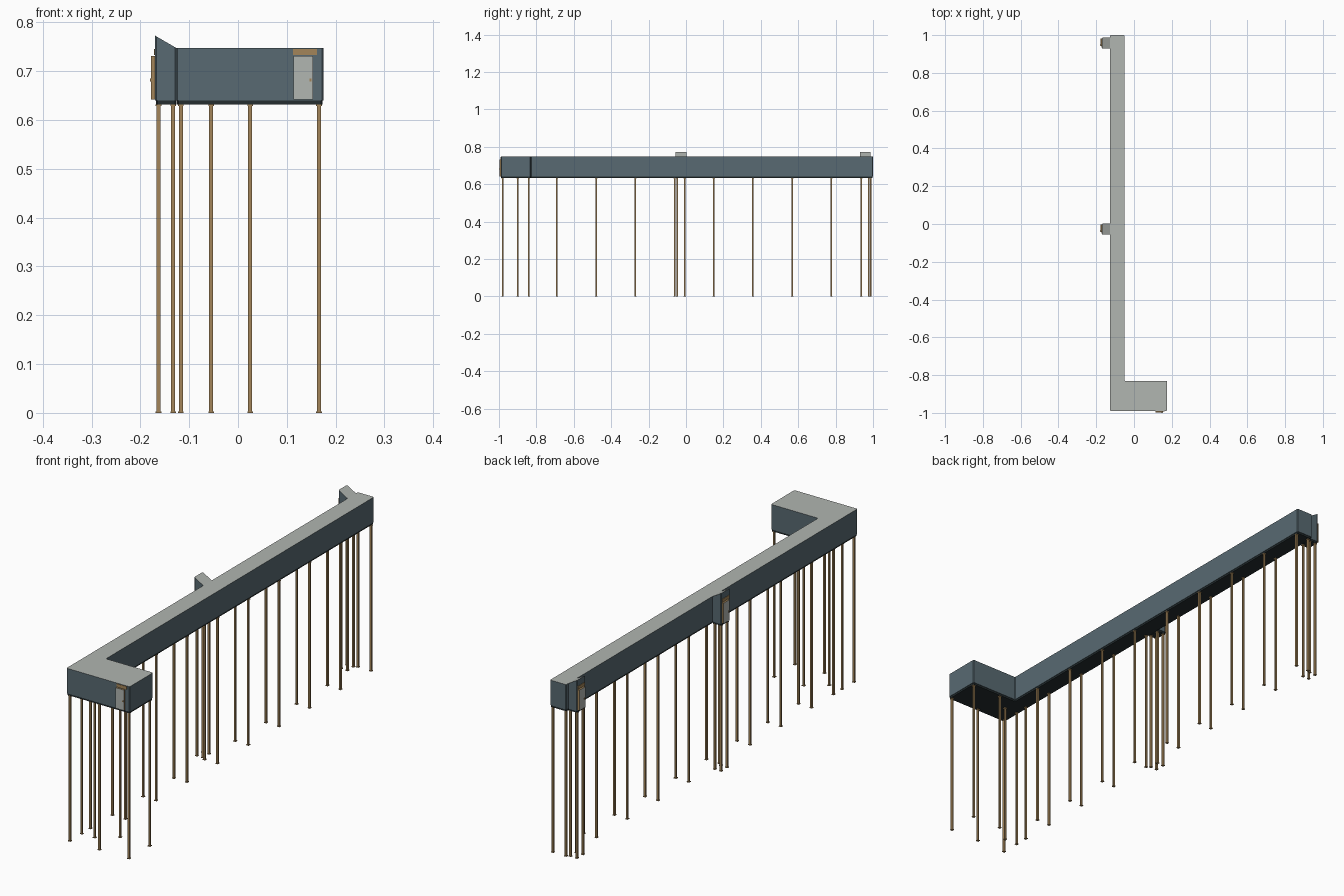
import bpy, bmesh
from mathutils import Vector

if "Cube" in bpy.data.objects:
    bpy.data.objects.remove(bpy.data.objects["Cube"])


def material(name, rgb):
    m = bpy.data.materials.new(name)
    m.diffuse_color = (*rgb, 1)
    m.use_nodes = True
    m.node_tree.nodes["Principled BSDF"].inputs["Base Color"].default_value = m.diffuse_color
    return m


SLATE = material("slate_wall", (0.098, 0.144, 0.168))
GREY = material("pale_grey", (0.44, 0.465, 0.44))
WOOD = material("tan_wood", (0.37, 0.235, 0.10))
DARK = material("dark_floor", (0.018, 0.027, 0.03))

FLOOR, WALL, ROOF = 0.632, 0.64, 0.748


def finish(bm, name, mats, rule=None):
    bmesh.ops.recalc_face_normals(bm, faces=bm.faces)
    bm.normal_update()
    if rule:
        for f in bm.faces:
            f.material_index = rule(f)
    me = bpy.data.meshes.new(name)
    bm.to_mesh(me)
    bm.free()
    for m in mats:
        me.materials.append(m)
    ob = bpy.data.objects.new(name, me)
    bpy.context.collection.objects.link(ob)
    return ob


def add_box(bm, lo, hi):
    vs = bmesh.ops.create_cube(bm, size=1)["verts"]
    for v in vs:
        v.co = [(a + b) / 2 + c * (b - a) for a, b, c in zip(lo, hi, v.co)]


def prism(name, outline, z0, top, mats, rule=None, bevel=0.003):
    """Extrude a plan outline from z0 up to top(x), softening the corners."""
    bm = bmesh.new()
    low = [bm.verts.new((x, y, z0)) for x, y in outline]
    high = [bm.verts.new((x, y, top(x))) for x, y in outline]
    bm.faces.new(low)
    bm.faces.new(high)
    n = len(outline)
    for i in range(n):
        j = (i + 1) % n
        bm.faces.new((low[i], low[j], high[j], high[i]))
    corners = [e for e in bm.edges
               if (e.verts[0].co - e.verts[1].co).xy.length < 1e-6]
    bmesh.ops.bevel(bm, geom=corners, offset=bevel, segments=1, affect='EDGES')
    return finish(bm, name, mats, rule)


def roof_rule(f):
    return 1 if f.normal.z > 0.5 else 0


# L-shaped corridor: long spine plus front wing
def corridor_plan(i):
    return [(-0.127 + i, -0.99 + i), (0.175 - i, -0.99 + i),
            (0.175 - i, -0.83 - i), (-0.05 - i, -0.83 - i),
            (-0.05 - i, 1 - i), (-0.127 + i, 1 - i)]


prism("corridor_walls", corridor_plan(0), WALL, lambda x: ROOF, [SLATE, GREY], roof_rule)
prism("corridor_floor", corridor_plan(0.002), FLOOR, lambda x: WALL, [DARK])


# Entrance porches on the left with roofs sloping toward the spine
def porch_plan(yc, i):
    w = 0.029 - i
    return [(-0.17 + i, yc - w), (-0.126, yc - w),
            (-0.126, yc + w), (-0.17 + i, yc + w)]


def porch_top(x):
    return ROOF + (-0.127 - x) / 0.043 * 0.025


PORCHES = (-0.027, 0.958)
for yc in PORCHES:
    prism("porch_walls", porch_plan(yc, 0), WALL, porch_top, [SLATE, GREY], roof_rule)
    prism("porch_floor", porch_plan(yc, 0.002), FLOOR, lambda x: WALL, [DARK])


# Doors: grey leaf with tan edges, tan header and a knob
def door(origin, across, out):
    o, u, n, up = Vector(origin), Vector(across), Vector(out), Vector((0, 0, 1))

    def part(name, a, b, depth, z0, z1, mats, rule=None, start=-0.002):
        p = o + u * a + n * start + up * z0
        q = o + u * b + n * depth + up * z1
        bm = bmesh.new()
        add_box(bm, [min(s, t) for s, t in zip(p, q)],
                [max(s, t) for s, t in zip(p, q)])
        finish(bm, name, mats, rule)

    part("door_leaf", -0.024, 0.016, 0.008, 0.642, 0.731, [WOOD, GREY],
         lambda f: 1 if f.normal.dot(n) > 0.5 else 0)
    part("door_header", -0.025, 0.024, 0.002, 0.733, 0.746, [WOOD])
    part("door_knob", 0.008, 0.013, 0.010, 0.679, 0.685, [WOOD], start=0.006)


door((0.138, -0.99, 0), (1, 0, 0), (0, -1, 0))
for yc in PORCHES:
    door((-0.17, yc, 0), (0, -1, 0), (-1, 0, 0))

# Stilts with small foot and head plates
spots = [(x, 0.987 - 0.2096 * k) for k in range(10) for x in (-0.117, -0.055)]
spots += [(x, y) for x in (-0.117, 0.025, 0.166) for y in (-0.981, -0.84)]
spots += [(x, yc + d) for yc in PORCHES for x in (-0.163, -0.133)
          for d in (-0.021, 0.02)]
for x, y in spots:
    bm = bmesh.new()
    for r, z0, z1 in ((0.004, 0, FLOOR), (0.0058, 0, 0.003),
                      (0.0058, FLOOR - 0.003, FLOOR)):
        add_box(bm, (x - r, y - r, z0), (x + r, y + r, z1))
    finish(bm, "stilt", [WOOD])
